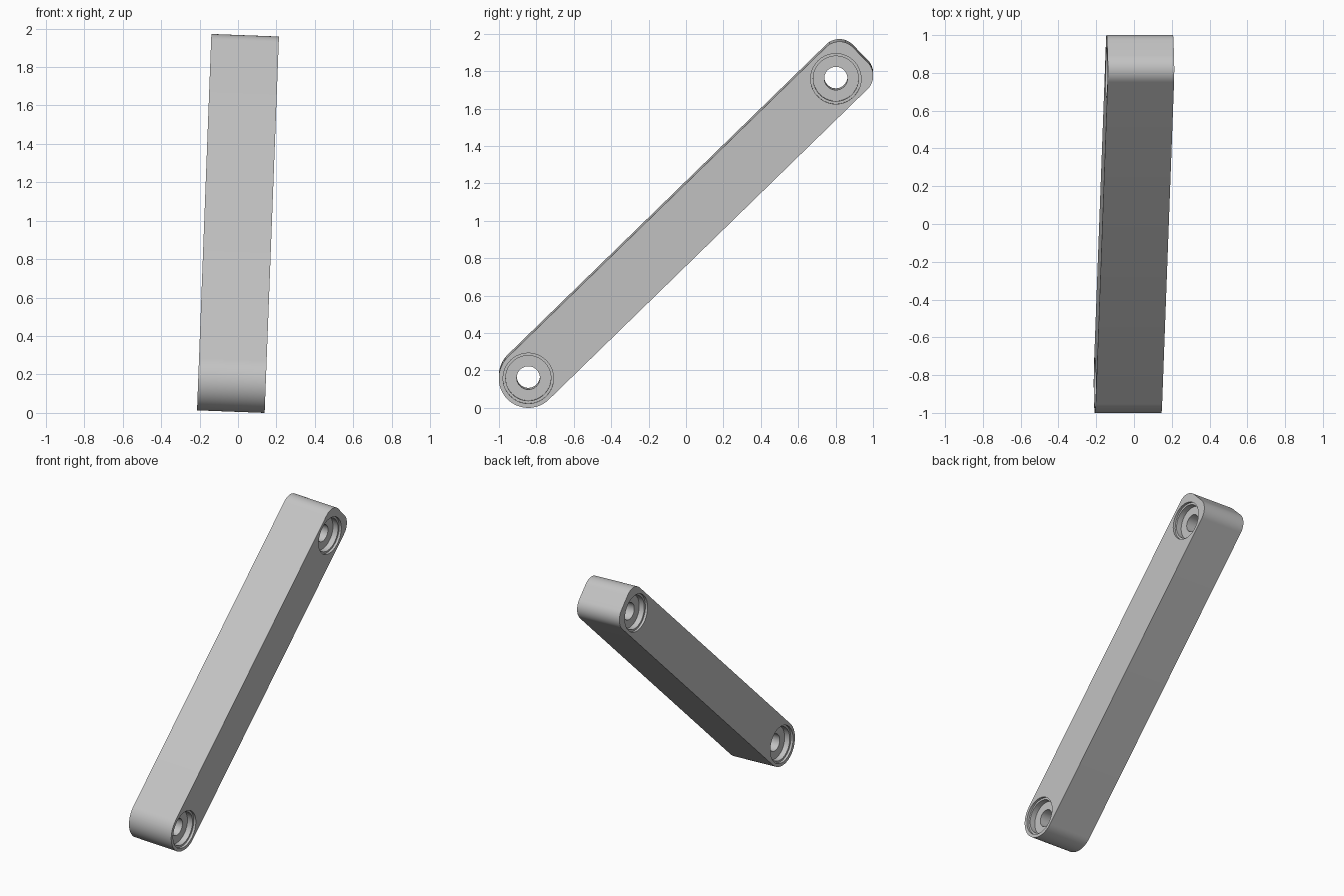
import bpy, bmesh
from math import pi, cos, sin
from mathutils import Vector, Matrix

cube = bpy.data.objects.get("Cube")
if cube:
    bpy.data.objects.remove(cube, do_unlink=True)

LENGTH = 2.296     # distance between the two bores
THICK = 0.352
HALF_W = 0.158
END_REACH = 0.183  # flat upper end, measured from its bore
END_RADIUS = 0.1

grey = bpy.data.materials.new("plain grey")
grey.use_nodes = True
colour = (0.55, 0.55, 0.55, 1)
grey.diffuse_color = colour
grey.node_tree.nodes["Principled BSDF"].inputs["Base Color"].default_value = colour


def make_object(name, bm):
    bmesh.ops.recalc_face_normals(bm, faces=bm.faces)
    mesh = bpy.data.meshes.new(name)
    bm.to_mesh(mesh)
    bm.free()
    mesh.materials.append(grey)
    obj = bpy.data.objects.new(name, mesh)
    bpy.context.collection.objects.link(obj)
    return obj


def arc(cx, cy, radius, start, end, steps):
    return [(cx + radius * cos(start + (end - start) * i / steps),
             cy + radius * sin(start + (end - start) * i / steps))
            for i in range(steps + 1)]


# Bar: round lower end, flat upper end with rounded corners
corner_x = LENGTH + END_REACH - END_RADIUS
corner_y = HALF_W - END_RADIUS
outline = (arc(0, 0, HALF_W, pi / 2, 3 * pi / 2, 32)
           + arc(corner_x, -corner_y, END_RADIUS, -pi / 2, 0, 14)
           + arc(corner_x, corner_y, END_RADIUS, 0, pi / 2, 14))
bm = bmesh.new()
face = bm.faces.new([bm.verts.new((x, y, -THICK / 2)) for x, y in outline])
side = bmesh.ops.extrude_face_region(bm, geom=[face])
bmesh.ops.translate(bm, vec=(0, 0, THICK),
                    verts=[v for v in side["geom"] if isinstance(v, bmesh.types.BMVert)])
bar = make_object("link_bar", bm)


# Stepped bores: lathe cutters, mirrored through the thickness
def bore_cutter(name, x):
    half = THICK / 2
    lower = [(0, -half - 0.05), (0.135, -half - 0.05), (0.135, -half + 0.018),
             (0.121, -half + 0.018), (0.121, -half + 0.06), (0.062, -half + 0.06)]
    profile = lower + [(r, -z) for r, z in reversed(lower)]
    bm = bmesh.new()
    verts = [bm.verts.new((r, 0, z)) for r, z in profile]
    edges = [bm.edges.new(pair) for pair in zip(verts, verts[1:])]
    bmesh.ops.spin(bm, geom=verts + edges, cent=(0, 0, 0), axis=(0, 0, 1),
                   angle=2 * pi, steps=40, use_duplicate=False)
    bmesh.ops.remove_doubles(bm, verts=bm.verts, dist=0.0001)
    bmesh.ops.translate(bm, vec=(x, 0, 0), verts=bm.verts)
    cutter = make_object(name, bm)
    cutter.hide_render = True
    return cutter


cutters = [bore_cutter("lower_bore_cutter", 0), bore_cutter("upper_bore_cutter", LENGTH)]
for cutter in cutters:
    cut = bar.modifiers.new(cutter.name, "BOOLEAN")
    cut.operation = "DIFFERENCE"
    cut.solver = "EXACT"
    cut.object = cutter
bpy.context.view_layer.update()
evaluated = bar.evaluated_get(bpy.context.evaluated_depsgraph_get())
bar_mesh = bpy.data.meshes.new_from_object(evaluated)
bar.modifiers.clear()
bar.data = bar_mesh
for cutter in cutters:
    bpy.data.objects.remove(cutter, do_unlink=True)

# Lean the bar, then centre it and stand it on the ground
across = Vector((0.352, 0, -0.0134)).normalized()
along = Vector((0.061, 1.645, 1.602))
along = (along - across * along.dot(across)).normalized()
up = across.cross(along)
bar_mesh.transform(Matrix((along, up, across)).transposed().to_4x4())
points = [v.co for v in bar_mesh.vertices]
low = Vector([min(p[i] for p in points) for i in range(3)])
high = Vector([max(p[i] for p in points) for i in range(3)])
middle = (low + high) / 2
bar_mesh.transform(Matrix.Translation((-middle.x, -middle.y, -low.z)))

# Smooth curved surfaces, sharp rims
bpy.ops.object.select_all(action="DESELECT")
bar.select_set(True)
bpy.context.view_layer.objects.active = bar
bpy.ops.object.shade_smooth_by_angle(angle=pi / 6)
